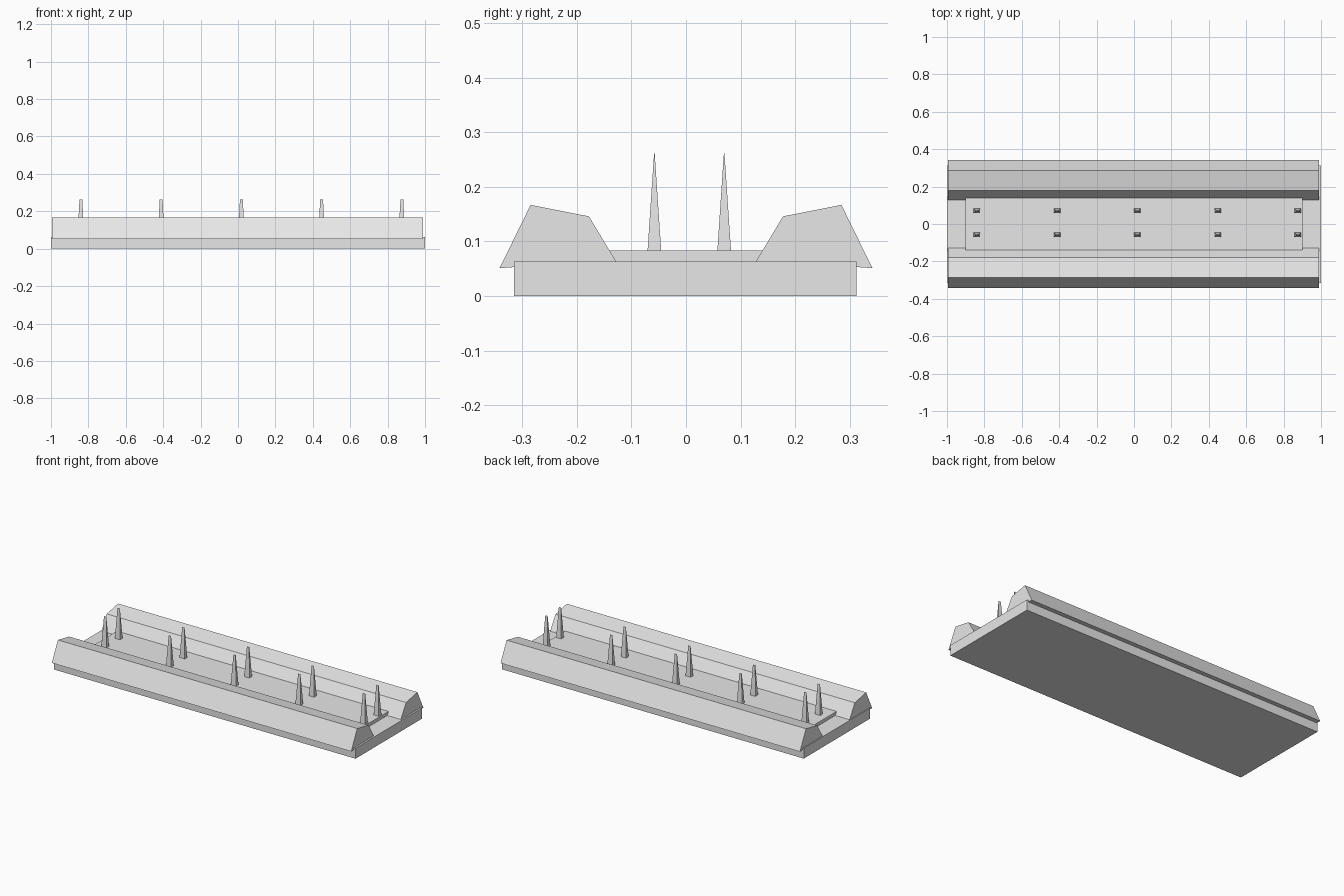
import bpy, bmesh

if "Cube" in bpy.data.objects:
    bpy.data.objects.remove(bpy.data.objects["Cube"])

grey = bpy.data.materials.new("plain grey")
grey.diffuse_color = (0.8, 0.8, 0.8, 1)
grey.use_nodes = True
grey.node_tree.nodes["Principled BSDF"].inputs["Base Color"].default_value = grey.diffuse_color


def finish(name, bm):
    bmesh.ops.recalc_face_normals(bm, faces=bm.faces)
    me = bpy.data.meshes.new(name)
    bm.to_mesh(me)
    bm.free()
    me.materials.append(grey)
    ob = bpy.data.objects.new(name, me)
    bpy.context.collection.objects.link(ob)
    return ob


def taper_box(name, x, y, z0, z1, bottom, top):
    """Box centred on x, y with separate bottom and top sizes."""
    bm = bmesh.new()
    bmesh.ops.create_cube(bm, size=1)
    for v in bm.verts:
        sx, sy = top if v.co.z > 0 else bottom
        v.co = (x + v.co.x * sx, y + v.co.y * sy, z1 if v.co.z > 0 else z0)
    return finish(name, bm)


def extrude_x(name, profile, x0, x1):
    """Solid made by sweeping a (y, z) profile along x."""
    bm = bmesh.new()
    face = bm.faces.new([bm.verts.new((x0, y, z)) for y, z in profile])
    new = bmesh.ops.extrude_face_region(bm, geom=[face], use_keep_orig=True)["geom"]
    verts = [g for g in new if isinstance(g, bmesh.types.BMVert)]
    bmesh.ops.translate(bm, verts=verts, vec=(x1 - x0, 0, 0))
    return finish(name, bm)


# Base slab and the raised plate in the channel
taper_box("base_slab", 0, -0.001, 0, 0.063, (2, 0.628), (2, 0.628))
taper_box("channel_plate", 0, 0, 0.05, 0.083, (1.8, 0.28), (1.8, 0.28))

# Sloped side rails, mirrored front to back
rail = [(0.342, 0.051), (0.285, 0.167), (0.178, 0.146),
        (0.128, 0.063), (0.121, 0.052), (0.315, 0.053)]
for name, s in (("front_rail", -1), ("back_rail", 1)):
    extrude_x(name, [(s * y, z) for y, z in rail], -0.995, 0.99)

# Two rows of wedge spikes
for row, y in (("front", -0.058), ("back", 0.07)):
    for i in range(5):
        taper_box(f"{row}_spike_{i + 1}", -0.84 + 0.429 * i, y, 0.083, 0.262,
                  (0.034, 0.025), (0.015, 0.001))
